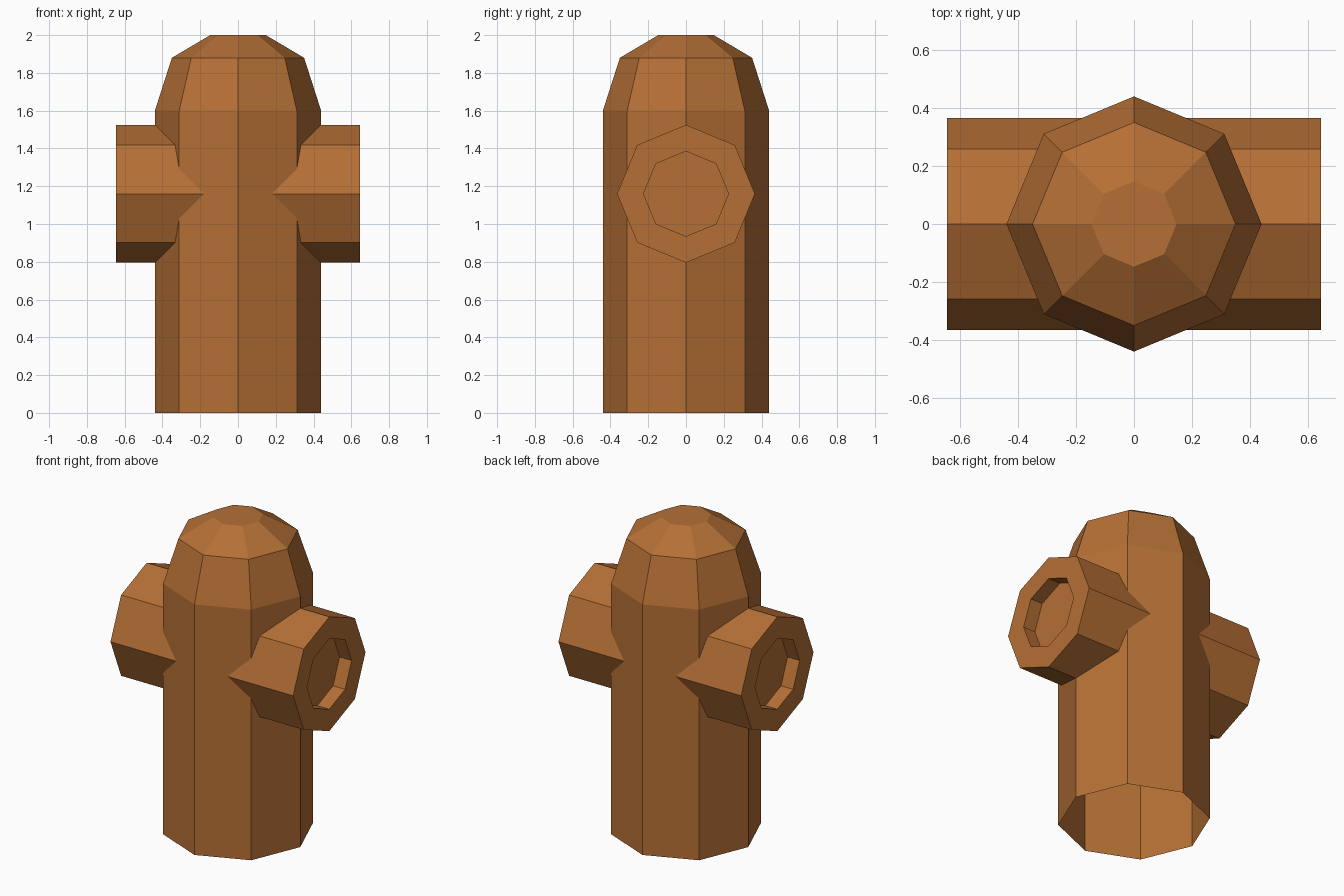
import bpy, bmesh
from math import cos, sin, pi

cube = bpy.data.objects.get("Cube")
if cube:
    bpy.data.objects.remove(cube, do_unlink=True)

SIDES = 8

paint = bpy.data.materials.new("rust_brown")
paint.use_nodes = True
colour = (0.46, 0.16, 0.036, 1)
paint.diffuse_color = colour
paint.node_tree.nodes["Principled BSDF"].inputs["Base Color"].default_value = colour


def loft(name, profile, place, cap_start, cap_end):
    """Skin octagonal rings given as (radius, position along the axis)."""
    bm = bmesh.new()
    rings = []
    for radius, along in profile:
        angles = [2 * pi * i / SIDES for i in range(SIDES)]
        rings.append([bm.verts.new(place(radius * cos(a), radius * sin(a), along))
                      for a in angles])
    for low, high in zip(rings, rings[1:]):
        for i in range(SIDES):
            j = (i + 1) % SIDES
            bm.faces.new((low[i], low[j], high[j], high[i]))
    if cap_start:
        bm.faces.new(rings[0][::-1])
    if cap_end:
        bm.faces.new(rings[-1])
    mesh = bpy.data.meshes.new(name)
    bm.to_mesh(mesh)
    bm.free()
    mesh.materials.append(paint)
    obj = bpy.data.objects.new(name, mesh)
    bpy.context.collection.objects.link(obj)
    return obj


# Upright barrel with a stepped dome, open underneath
loft("barrel", [(0.44, 0), (0.44, 1.6), (0.35, 1.88), (0.147, 2.0)],
     lambda u, v, w: (u, v, w), False, True)

# Cross pipe through the barrel, with a recessed outlet at each end
outer, inner, reach, depth = 0.365, 0.225, 0.645, 0.085
half = [(outer, reach), (inner, reach), (inner, reach - depth)]
pipe = [(r, -x) for r, x in reversed(half)] + half
loft("side_outlets", pipe, lambda u, v, w: (w, u, 1.16 + v), True, True)
